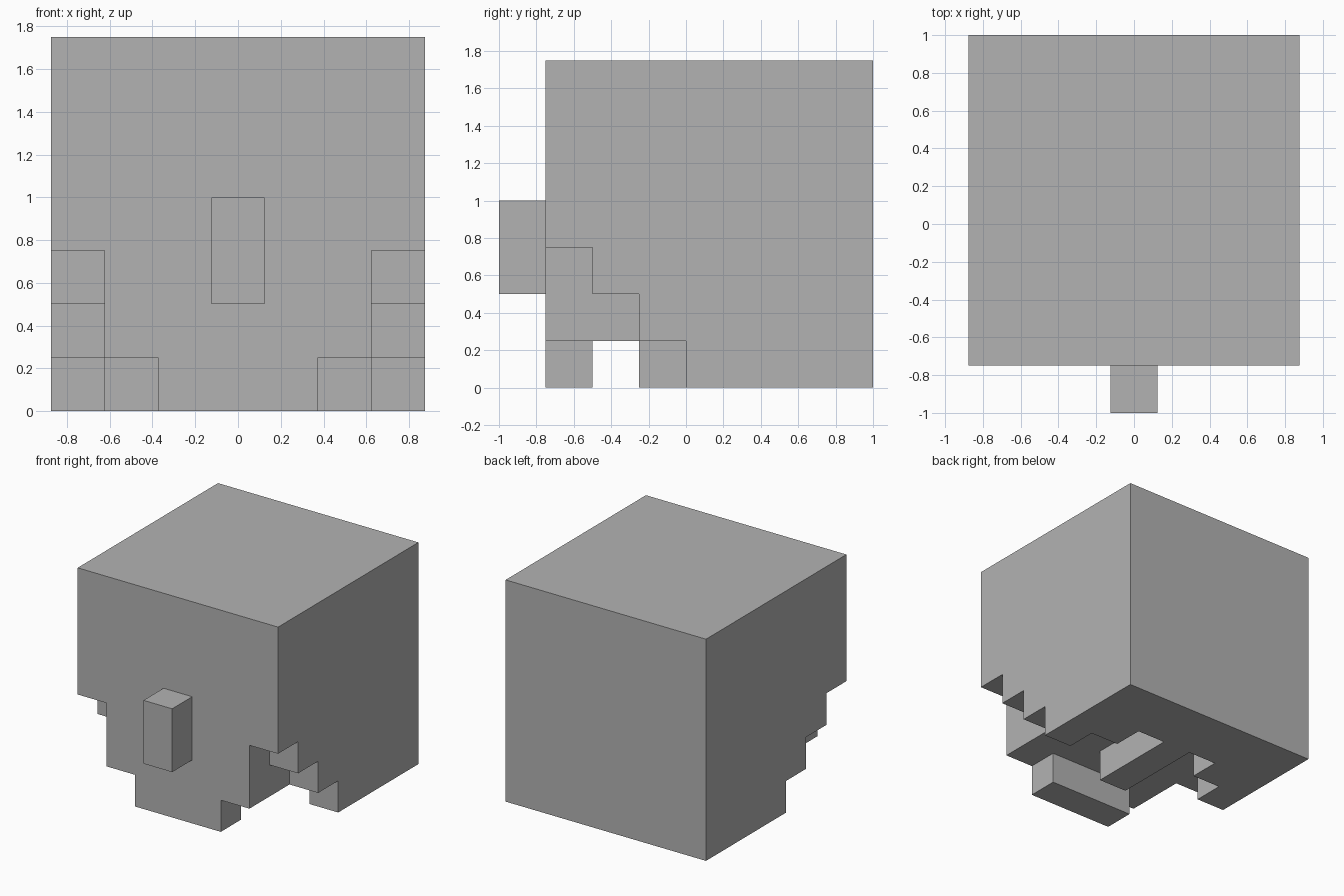
import bpy
import bmesh
from mathutils import Vector

CELL = 0.25
COUNT = 7
ORIGIN = Vector((-0.875, -0.75, 0))

cube = bpy.data.objects.get("Cube")
if cube:
    bpy.data.objects.remove(cube)

grey = bpy.data.materials.new("plain_grey")
grey.use_nodes = True
colour = (0.45, 0.45, 0.45, 1)
grey.diffuse_color = colour
grey.node_tree.nodes["Principled BSDF"].inputs["Base Color"].default_value = colour


def in_head(i, j, k):
    """Whether a block is filled; i runs across, j front to back, k upwards."""
    if not all(0 <= n < COUNT for n in (i, j, k)):
        return False
    side = min(i, COUNT - 1 - i)  # 0 at the cheeks, 3 on the middle line
    if k == 0:
        # Chin at the front, tongue in the middle, stepped jaw at the back
        if j == 0:
            return side >= 2
        return j >= (2 if side == 3 else 3 + side)
    # Stepped notch under each cheek
    return not (side == 0 and j + k < 3)


def in_nose(i, j, k):
    return i == 3 and j == -1 and k in (2, 3)


def build_blocks(name, filled):
    """Skin the outside of a set of blocks and merge its flat areas."""
    bm = bmesh.new()
    span = range(-1, COUNT)
    for cell in [(i, j, k) for i in span for j in span for k in span]:
        if not filled(*cell):
            continue
        for axis in range(3):
            for step in (0, 1):
                beside = list(cell)
                beside[axis] += 2 * step - 1
                if filled(*beside):
                    continue
                corners = []
                for u, v in ((0, 0), (1, 0), (1, 1), (0, 1)):
                    p = Vector(cell)
                    p[axis] += step
                    p[(axis + 1) % 3] += u
                    p[(axis + 2) % 3] += v
                    corners.append(bm.verts.new(ORIGIN + p * CELL))
                if step == 0:
                    corners.reverse()
                bm.faces.new(corners)
    bmesh.ops.remove_doubles(bm, verts=bm.verts[:], dist=0.001)
    bmesh.ops.dissolve_limit(bm, angle_limit=0.01, verts=bm.verts[:], edges=bm.edges[:])
    mesh = bpy.data.meshes.new(name)
    bm.to_mesh(mesh)
    bm.free()
    mesh.materials.append(grey)
    obj = bpy.data.objects.new(name, mesh)
    bpy.context.collection.objects.link(obj)


build_blocks("head", in_head)
build_blocks("nose", in_nose)
